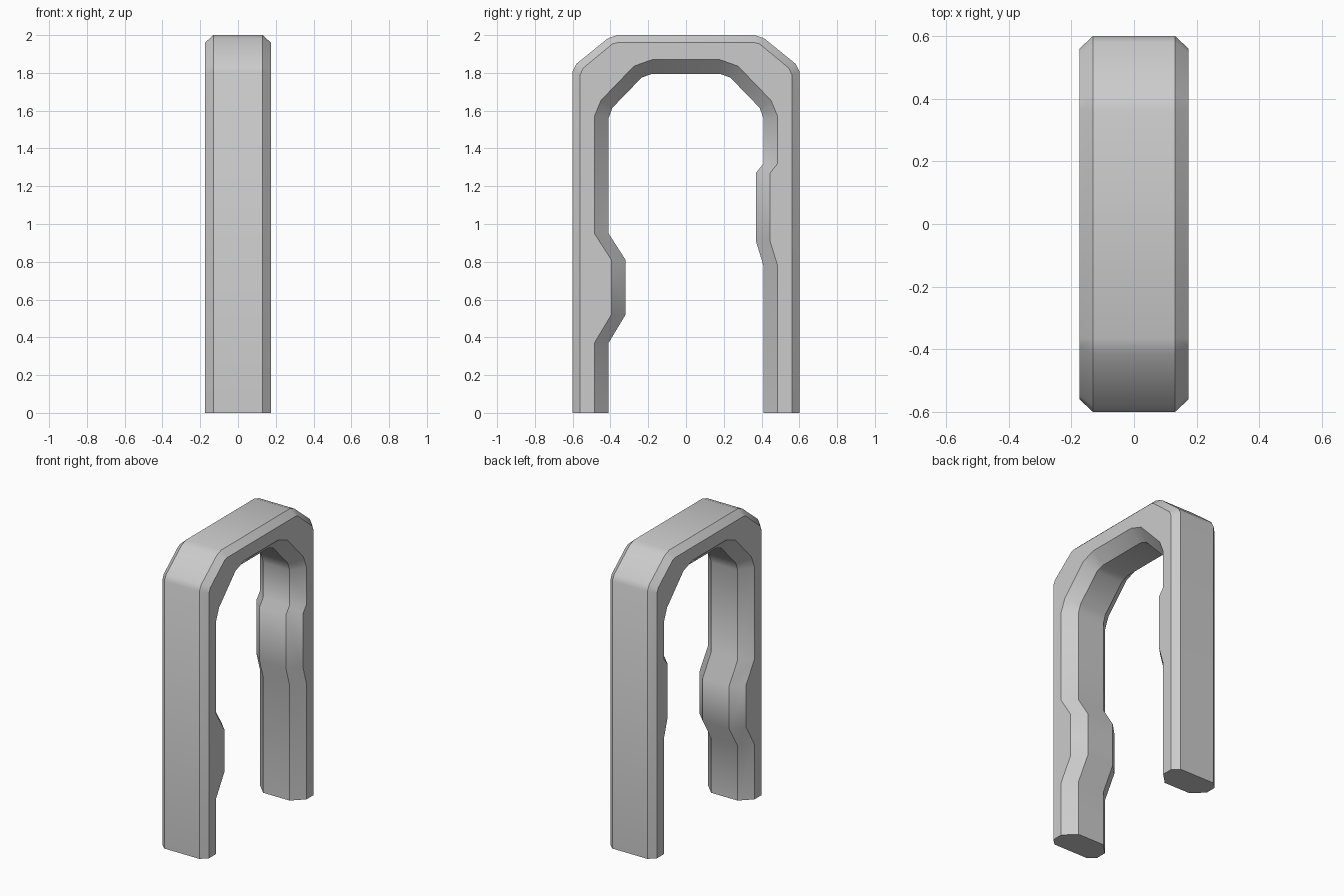
import bpy
import bmesh

cube = bpy.data.objects.get("Cube")
if cube:
    bpy.data.objects.remove(cube, do_unlink=True)

mat = bpy.data.materials.new("plain grey")
mat.use_nodes = True
GREY = (0.6, 0.6, 0.6, 1)
mat.diffuse_color = GREY
mat.node_tree.nodes["Principled BSDF"].inputs["Base Color"].default_value = GREY

HALF = 0.174       # half width of the arch
OUTER_CUT = 0.043  # chamfer along the outer edge
INNER_CUT = 0.075  # chamfer along the inner edge


def mirrored(half):
    """Continue a (y, z) path from the front foot to the back foot."""
    return half + [(-y, z) for y, z in reversed(half)]


# Outer outline, and the same outline at the chamfer's side edge
outer = mirrored([(-.6, 0), (-.6, 1.81), (-.58, 1.848), (-.415, 1.982), (-.365, 2)])
outer_side = mirrored([(-.56, 0), (-.56, 1.79), (-.545, 1.825), (-.39, 1.953), (-.365, 1.96)])

# Inner outline: each leg has its own grip bump
front_leg = [(-.41, 0), (-.41, .37), (-.32, .52), (-.32, .81), (-.41, .95)]
back_leg = [(.41, 1.32), (.37, 1.27), (.37, .91), (.41, .78), (.41, 0)]
inner = front_leg + mirrored([(-.41, 1.56), (-.39, 1.615), (-.235, 1.775), (-.18, 1.795)]) + back_leg
inner_side = ([(y - INNER_CUT, z) for y, z in front_leg]
              + mirrored([(-.485, 1.57), (-.45, 1.655), (-.275, 1.836), (-.18, 1.87)])
              + [(y + INNER_CUT, z) for y, z in back_leg])

bm = bmesh.new()


def rail(path, x):
    return [bm.verts.new((x, y, z)) for y, z in path]


def strip(a, b):
    for i in range(len(a) - 1):
        bm.faces.new((a[i], a[i + 1], b[i + 1], b[i]))


# Rails running around the arch, in order around its cross-section
section = [(inner, INNER_CUT), (inner_side, 0), (outer_side, 0), (outer, OUTER_CUT)]
left = [rail(path, HALF - cut) for path, cut in section]
right = [rail(path, cut - HALF) for path, cut in section]
rails = left + right[::-1]

# Chamfers, outer face and inner face
for side in (left, right):
    strip(side[0], side[1])
    strip(side[2], side[3])
    bm.faces.new(side[1] + side[2][::-1])
strip(left[3], right[3])
strip(left[0], right[0])

# Feet
for end in (0, -1):
    bm.faces.new([r[end] for r in rails])
bmesh.ops.recalc_face_normals(bm, faces=bm.faces)

# Smooth along the arch, crisp along every chamfer and around the feet
for face in bm.faces:
    face.smooth = True
for r in rails:
    for a, b in zip(r, r[1:]):
        bm.edges.get((a, b)).smooth = False
for edge in bm.edges:
    if all(v.co.z < 0.001 for v in edge.verts):
        edge.smooth = False

mesh = bpy.data.meshes.new("arch_frame")
bm.to_mesh(mesh)
bm.free()
mesh.materials.append(mat)
arch = bpy.data.objects.new("arch_frame", mesh)
bpy.context.collection.objects.link(arch)
